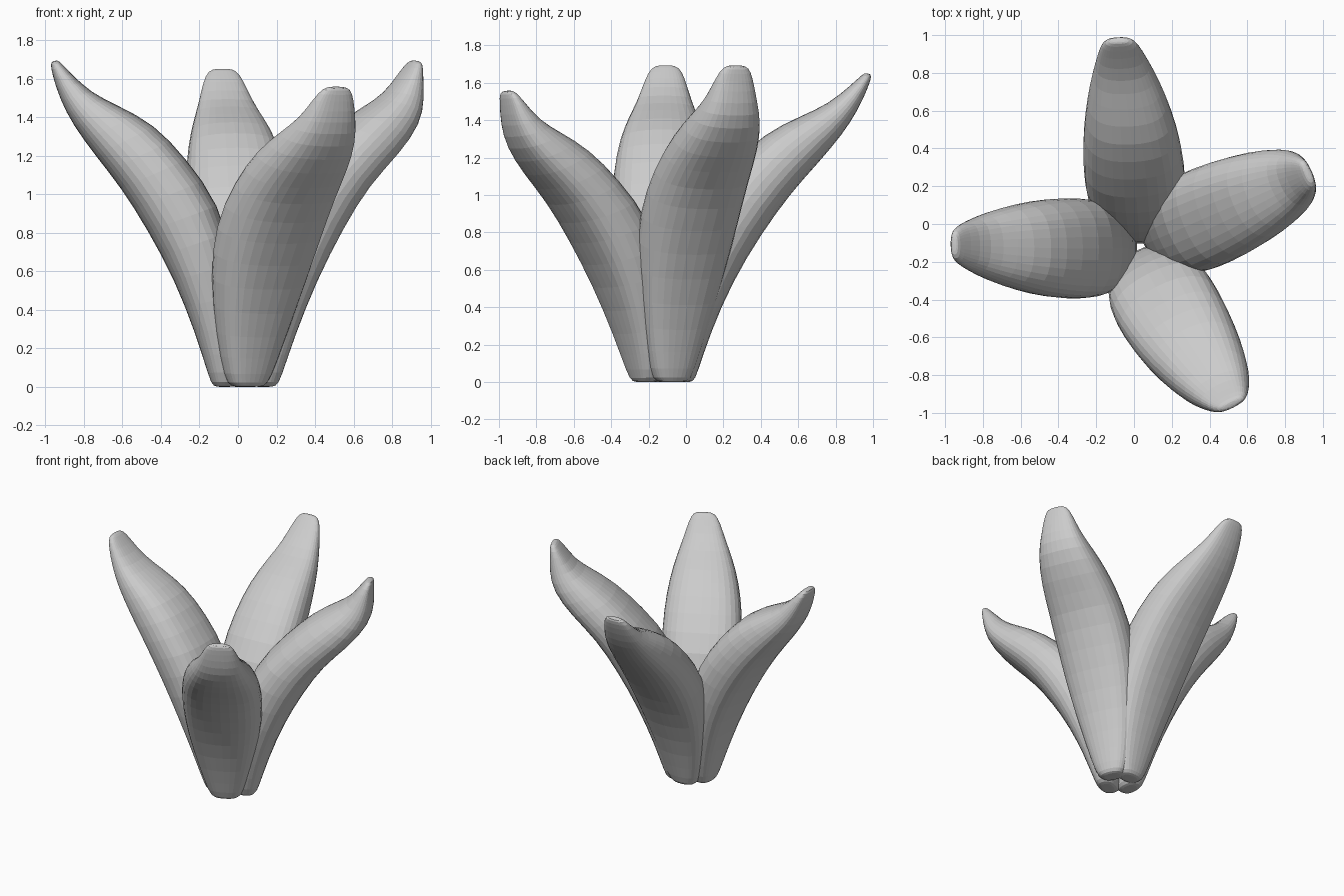
import bpy, bmesh, math

if "Cube" in bpy.data.objects:
    bpy.data.objects.remove(bpy.data.objects["Cube"])

# Side profile of a leaf: outer (r, z), inner (r, z), width
STATIONS = [
    (.12, .00, .08, .00, .06),
    (.16, .00, .04, .00, .17),
    (.18, .04, .01, .04, .24),
    (.25, .27, .01, .31, .37),
    (.36, .55, .05, .65, .50),
    (.50, .81, .12, .95, .55),
    (.645, 1.04, .30, 1.19, .535),
    (.775, 1.20, .46, 1.365, .475),
    (.89, 1.36, .65, 1.46, .38),
    (.955, 1.49, .79, 1.525, .29),
    (.995, 1.62, .90, 1.63, .215),
    (1.005, 1.68, .955, 1.69, .15),
    (.99, 1.69, .97, 1.695, .06),
]
SIDES = 16


def spow(v, p):
    return math.copysign(abs(v) ** p, v)


def leaf(name, azimuth, centre=(.03, -.12), height=1.0, lean=0.0, curl=0.0,
         bend=0.0, width=1.0):
    """Loft a puffy leaf along the profile, then turn it to its azimuth."""
    a = math.radians(azimuth)
    bm = bmesh.new()
    rings = []
    for ro, zo, ri, zi, w in STATIONS:
        ring = []
        for i in range(SIDES):
            t = 2 * math.pi * i / SIDES
            u, v = spow(math.cos(t), .8), spow(math.sin(t), .8)
            k = (1 + v) / 2
            r, z = ro + (ri - ro) * k, zo + (zi - zo) * k
            f = min(max((z - 1.1) / .8, 0), 1)
            r += lean * (z / 1.69) ** 2 + curl * math.sin(2 * math.pi * f)
            s = u * w * width / 2 + bend * r * r
            ring.append(bm.verts.new((
                centre[0] + r * math.cos(a) - s * math.sin(a),
                centre[1] + r * math.sin(a) + s * math.cos(a),
                z * height)))
        rings.append(ring)
    for p, q in zip(rings, rings[1:]):
        for i in range(SIDES):
            j = (i + 1) % SIDES
            bm.faces.new((p[i], p[j], q[j], q[i]))
    bm.faces.new(rings[0])
    bm.faces.new(rings[-1])
    bmesh.ops.recalc_face_normals(bm, faces=bm.faces)
    mesh = bpy.data.meshes.new(name)
    bm.to_mesh(mesh)
    bm.free()
    ob = bpy.data.objects.new(name, mesh)
    bpy.context.collection.objects.link(ob)
    sub = ob.modifiers.new("Smooth form", 'SUBSURF')
    sub.levels = sub.render_levels = 1
    return ob


# Four leaves spreading from a common base
leaf("left_leaf", 180.5, centre=(.03, -.13), bend=-.03)
leaf("back_leaf", 93, height=.975, lean=.115, bend=.045)
leaf("right_leaf", 23.5, centre=(.04, -.115), lean=.035, curl=.055)
leaf("front_leaf", -63, centre=(.005, -.13), height=.92, lean=.015, curl=.03,
     bend=.085, width=1.04)
